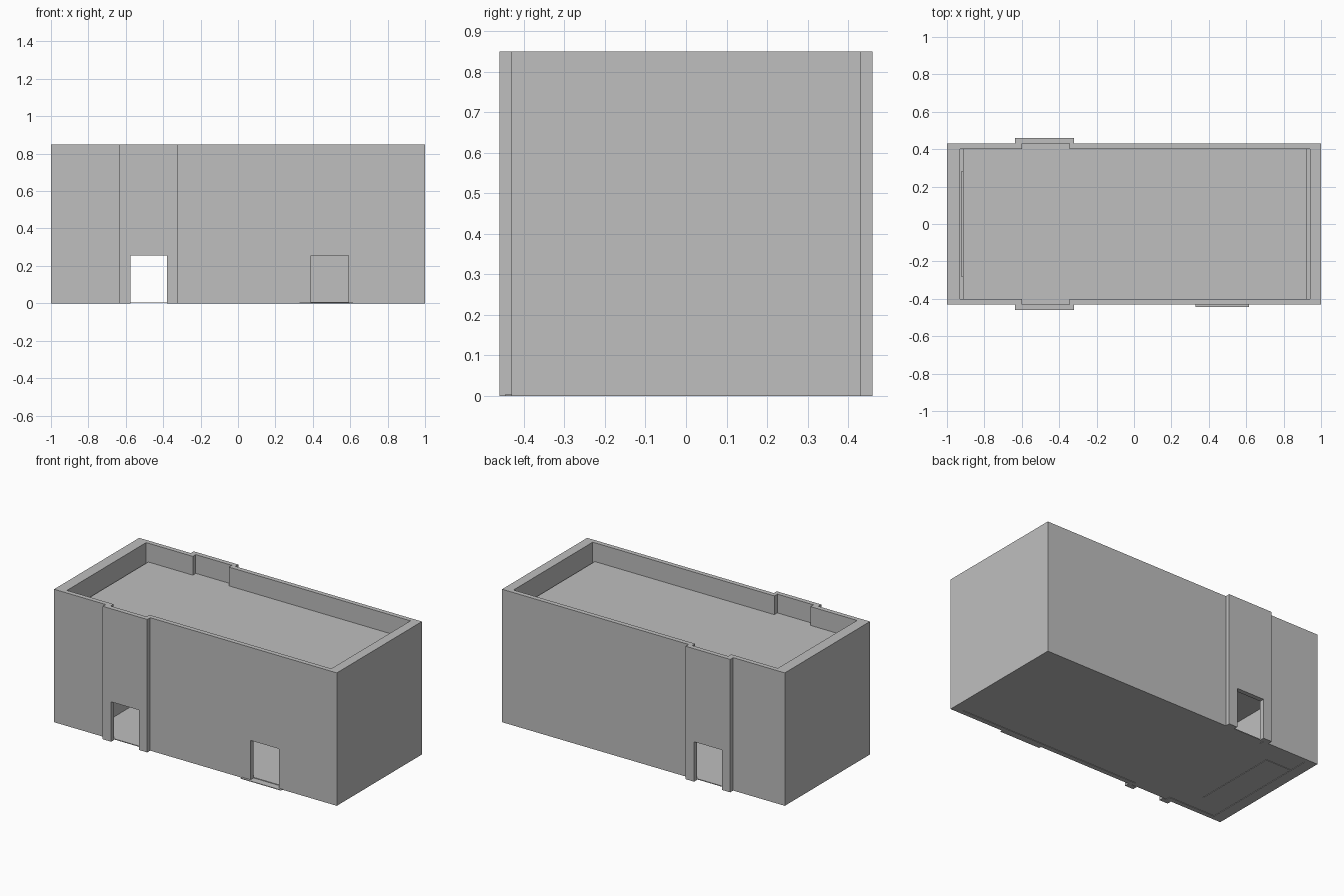
import bpy, bmesh

cube = bpy.data.objects.get("Cube")
if cube:
    bpy.data.objects.remove(cube, do_unlink=True)

grey = bpy.data.materials.new("plain_grey")
grey.use_nodes = True
grey.diffuse_color = (0.52, 0.52, 0.52, 1)
bsdf = next(n for n in grey.node_tree.nodes if n.type == 'BSDF_PRINCIPLED')
bsdf.inputs["Base Color"].default_value = grey.diffuse_color


def outline(x0, x1, y, bay0, bay1, bay_y):
    """Rectangle with a matching bay stepped out of its front and back."""
    front = [(x0, -y), (bay0, -y), (bay0, -bay_y),
             (bay1, -bay_y), (bay1, -y), (x1, -y)]
    return front + [(px, -py) for px, py in reversed(front)]


def finish(name, bm):
    bmesh.ops.recalc_face_normals(bm, faces=bm.faces)
    mesh = bpy.data.meshes.new(name)
    bm.to_mesh(mesh)
    bm.free()
    mesh.materials.append(grey)
    ob = bpy.data.objects.new(name, mesh)
    bpy.context.collection.objects.link(ob)
    return ob


def slab(name, points, z0, z1):
    bm = bmesh.new()
    face = bm.faces.new([bm.verts.new((x, y, z0)) for x, y in points])
    ext = bmesh.ops.extrude_face_region(bm, geom=[face], use_keep_orig=True)
    verts = [v for v in ext["geom"] if isinstance(v, bmesh.types.BMVert)]
    bmesh.ops.translate(bm, verts=verts, vec=(0, 0, z1 - z0))
    return finish(name, bm)


def box(name, x0, x1, y0, y1, z0, z1):
    return slab(name, [(x0, y0), (x1, y0), (x1, y1), (x0, y1)], z0, z1)


def ring(name, outer, inner, height):
    bm = bmesh.new()
    loops = [[bm.verts.new((x, y, z)) for x, y in pts]
             for pts, z in ((outer, 0), (outer, height), (inner, height), (inner, 0))]
    n = len(outer)
    for k in range(4):
        a, b = loops[k], loops[(k + 1) % 4]
        for i in range(n):
            j = (i + 1) % n
            bm.faces.new((a[i], a[j], b[j], b[i]))
    return finish(name, bm)


# Outer walls with parapet and stepped bays
walls = ring("walls", outline(-1, 1, 0.43, -0.635, -0.32, 0.46),
             outline(-0.93, 0.94, 0.40, -0.60, -0.345, 0.43), 0.85)

# Doorways: one through each bay, one in the front wall
doors = [("front_bay_door", -0.575, -0.38, -0.5, -0.35),
         ("back_bay_door", -0.575, -0.38, 0.35, 0.5),
         ("front_door", 0.39, 0.59, -0.5, -0.35)]
for name, x0, x1, y0, y1 in doors:
    cutter = box(name + "_cutter", x0, x1, y0, y1, -0.1, 0.255)
    cutter.hide_render = True
    cutter.hide_viewport = True
    mod = walls.modifiers.new(name, 'BOOLEAN')
    mod.operation = 'DIFFERENCE'
    mod.solver = 'EXACT'
    mod.object = cutter

# Floors and sunken roof
room = outline(-0.93, 0.94, 0.40, -0.60, -0.345, 0.43)
slab("ground_floor", room, 0.003, 0.008)
slab("upper_floor", room, 0.36, 0.375)
slab("roof", outline(-0.915, 0.925, 0.40, -0.60, -0.345, 0.43), 0.715, 0.73)

# Inner shaft and doorstep
box("shaft", -0.925, -0.747, -0.28, 0.28, 0, 0.72)
box("doorstep", 0.33, 0.615, -0.445, -0.40, 0, 0.004)
